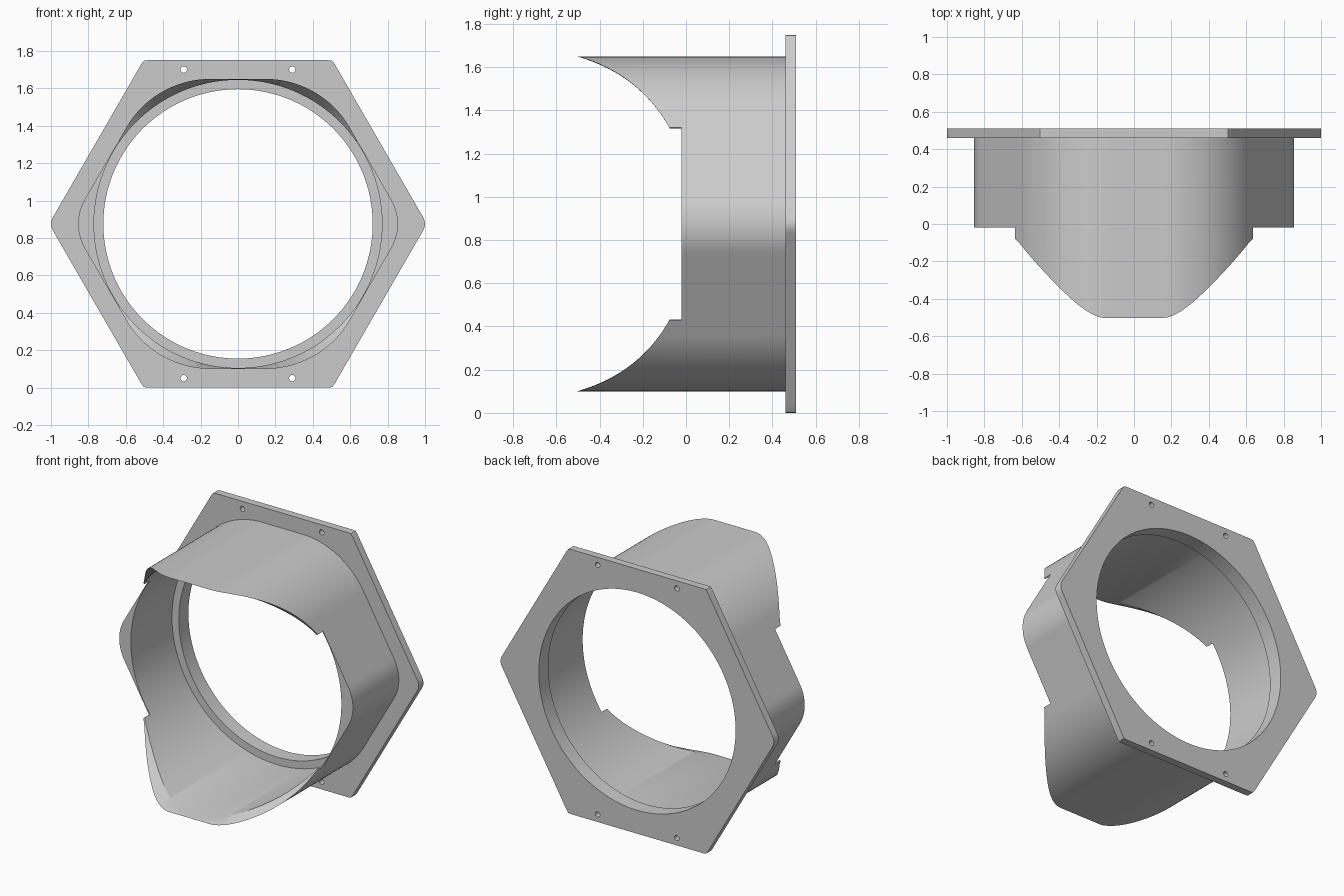
import bpy, bmesh
from math import sin, cos, tan, atan, sqrt, radians, pi

cube = bpy.data.objects.get("Cube")
if cube:
    bpy.data.objects.remove(cube, do_unlink=True)

CENTRE_Z = 0.875
BORE = 0.77
HOLE = 0.72
STEP_ANGLE = 35

grey = bpy.data.materials.new("light_grey")
grey.use_nodes = True
grey.diffuse_color = (0.6, 0.6, 0.6, 1)
grey.node_tree.nodes["Principled BSDF"].inputs["Base Color"].default_value = (0.6, 0.6, 0.6, 1)


def hex_radius(deg, apothem, tip_fillet, other_fillet):
    """Polar radius of a hexagon with rounded corners, side tips filleted separately."""
    corner = round(deg / 60) * 60
    r = tip_fillet if corner % 180 == 0 else other_fillet
    phi = abs(radians(deg - corner))
    c = (apothem - r) / cos(pi / 6)
    if phi < pi / 6 - atan(c * 0.5 / apothem):
        return c * cos(phi) + sqrt(r * r - (c * sin(phi)) ** 2)
    return apothem / cos(pi / 6 - phi)


def polar(radius, deg, y):
    a = radians(deg)
    return (radius * cos(a), y, CENTRE_Z + radius * sin(a))


def select_only(obj):
    bpy.ops.object.select_all(action='DESELECT')
    obj.select_set(True)
    bpy.context.view_layer.objects.active = obj


def tube(name, sections):
    """Closed ring lofted from one cross-section per angle."""
    bm = bmesh.new()
    rows = [[bm.verts.new(p) for p in sec] for sec in sections]
    n = len(rows[0])
    for i, row in enumerate(rows):
        nxt = rows[(i + 1) % len(rows)]
        for j in range(n):
            k = (j + 1) % n
            bm.faces.new((row[j], nxt[j], nxt[k], row[k]))
    flat = [f for f in bm.faces if f.calc_area() < 1e-8]
    bmesh.ops.delete(bm, geom=flat, context='FACES_ONLY')
    bmesh.ops.remove_doubles(bm, verts=bm.verts, dist=1e-6)
    bmesh.ops.recalc_face_normals(bm, faces=bm.faces)
    mesh = bpy.data.meshes.new(name)
    bm.to_mesh(mesh)
    bm.free()
    mesh.materials.append(grey)
    obj = bpy.data.objects.new(name, mesh)
    bpy.context.collection.objects.link(obj)
    return obj


def smooth(obj):
    select_only(obj)
    bpy.ops.object.shade_smooth_by_angle(angle=radians(25))


# Hexagonal mounting flange with a round opening
flange = tube("mounting_flange", [
    [polar(r, d, y) for r, y in (
        (hex_radius(d, 0.875, 0.067, 0.02), 0.46), (hex_radius(d, 0.875, 0.067, 0.02), 0.51),
        (HOLE, 0.51), (HOLE, 0.46))]
    for d in range(360)])

# Four screw holes
for x in (-0.29, 0.29):
    for z in (0.05, 1.70):
        bpy.ops.mesh.primitive_cylinder_add(vertices=24, radius=0.017, depth=0.3,
                                            location=(x, 0.485, z), rotation=(pi / 2, 0, 0))
        cutter = bpy.context.object
        cutter.name = "screw_hole_cutter"
        cutter.hide_render = True
        cut = flange.modifiers.new("screw_hole", 'BOOLEAN')
        cut.operation = 'DIFFERENCE'
        cut.solver = 'EXACT'
        cut.object = cutter
        select_only(flange)
        bpy.ops.object.modifier_apply(modifier=cut.name)
        bpy.data.objects.remove(cutter, do_unlink=True)
smooth(flange)

# Inner retaining lip behind the flange
smooth(tube("inner_lip", [
    [polar(r, d, y) for r, y in ((BORE + 0.003, 0.41), (BORE + 0.003, 0.46), (HOLE, 0.46), (HOLE, 0.41))]
    for d in range(360)]))


# Hood: rounded hexagon outside, round bore inside, arched visors above and below
def front_y(radius, deg, visor):
    if not visor:
        return -0.02
    height = abs(radius * sin(radians(deg)))
    return -0.67 + sqrt(0.676 ** 2 - (height - 0.12) ** 2)


def hood_section(deg, visor):
    outer = hex_radius(deg, 0.775, 0.26, 0.52)
    return [polar(outer, deg, 0.465), polar(outer, deg, front_y(outer, deg, visor)),
            polar(BORE, deg, front_y(BORE, deg, visor)), polar(BORE, deg, 0.465)]


steps = (STEP_ANGLE, 180 - STEP_ANGLE, 180 + STEP_ANGLE, 360 - STEP_ANGLE)
sections = []
for d in range(360):
    visor = steps[0] < d < steps[1] or steps[2] < d < steps[3]
    if d in steps:
        entering = d in (steps[0], steps[2])
        sections += [hood_section(d, not entering), hood_section(d, entering)]
    else:
        sections.append(hood_section(d, visor))
smooth(tube("hood", sections))
